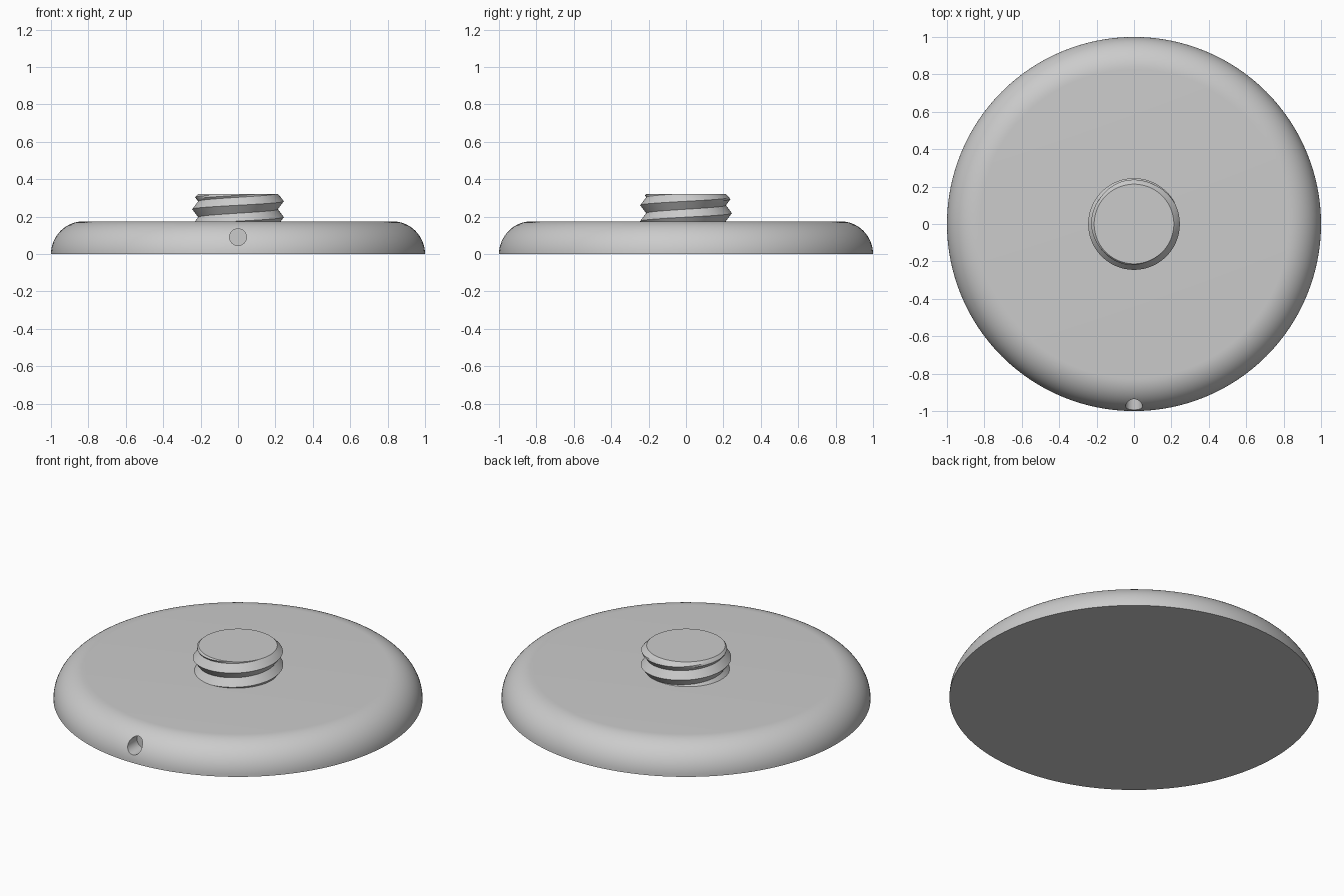
import bpy, bmesh, math
from mathutils import Matrix

if "Cube" in bpy.data.objects:
    bpy.data.objects.remove(bpy.data.objects["Cube"], do_unlink=True)

grey = bpy.data.materials.new("light_grey")
grey.use_nodes = True
colour = (0.6, 0.6, 0.6, 1)
grey.diffuse_color = colour
grey.node_tree.nodes["Principled BSDF"].inputs["Base Color"].default_value = colour


def make_object(name, bm):
    bmesh.ops.recalc_face_normals(bm, faces=bm.faces)
    mesh = bpy.data.meshes.new(name)
    bm.to_mesh(mesh)
    bm.free()
    mesh.materials.append(grey)
    obj = bpy.data.objects.new(name, mesh)
    bpy.context.collection.objects.link(obj)
    return obj


def activate(obj):
    bpy.ops.object.select_all(action="DESELECT")
    obj.select_set(True)
    bpy.context.view_layer.objects.active = obj


def smooth(obj):
    activate(obj)
    bpy.ops.object.shade_smooth_by_angle(angle=math.radians(30))


# Round base disc: lathed quarter-round rim with flat caps
HEIGHT = 0.175
bm = bmesh.new()
steps = 16
rim = []
for i in range(steps + 1):
    a = math.pi / 2 * i / steps
    rim.append(bm.verts.new((1 - HEIGHT + HEIGHT * math.cos(a), 0, HEIGHT * math.sin(a))))
edges = [bm.edges.new(pair) for pair in zip(rim, rim[1:])]
bmesh.ops.spin(bm, geom=rim + edges, cent=(0, 0, 0), axis=(0, 0, 1),
               angle=2 * math.pi, steps=128)
bmesh.ops.remove_doubles(bm, verts=bm.verts, dist=1e-4)
bmesh.ops.holes_fill(bm, edges=[e for e in bm.edges if e.is_boundary], sides=0)
base = make_object("base_disc", bm)

# Blind round hole in the front of the rim
bm = bmesh.new()
bmesh.ops.create_cone(bm, cap_ends=True, segments=32, radius1=0.045, radius2=0.045, depth=0.3,
                      matrix=Matrix.Translation((0, -1.04, 0.09)) @ Matrix.Rotation(math.pi / 2, 4, "X"))
cutter = make_object("hole_cutter", bm)
cutter.hide_render = True
cut = base.modifiers.new("front_hole", "BOOLEAN")
cut.operation = "DIFFERENCE"
cut.solver = "EXACT"
cut.object = cutter
activate(base)
bpy.ops.object.modifier_apply(modifier=cut.name)
bpy.data.objects.remove(cutter, do_unlink=True)
smooth(base)

# Threaded stud: rows follow the helix so crests and roots stay crisp
PITCH, CREST, ROOT = 0.085, 0.245, 0.213
BOTTOM, TOP, CREST_Z = 0.165, 0.32, 0.282
SEGMENTS, ROWS = 96, 8


def thread_point(row, seg):
    turn = seg / SEGMENTS
    z = CREST_Z + PITCH * (row / ROWS + turn)
    z = min(max(z, BOTTOM), TOP)
    phase = (z - CREST_Z) / PITCH - turn
    away = 2 * abs(phase - round(phase))
    radius = CREST + (ROOT - CREST) * away
    radius = min(radius, ROOT + TOP - z)      # chamfered tip
    a = 2 * math.pi * turn
    return radius * math.cos(a), radius * math.sin(a), z


bm = bmesh.new()
grid = [[bm.verts.new(thread_point(r, s)) for s in range(SEGMENTS + 1)]
        for r in range(-3 * ROWS, ROWS)]
for low, high in zip(grid, grid[1:]):
    for s in range(SEGMENTS):
        bm.faces.new((low[s], low[s + 1], high[s + 1], high[s]))
bmesh.ops.remove_doubles(bm, verts=bm.verts, dist=1e-5)
bmesh.ops.holes_fill(bm, edges=[e for e in bm.edges if e.is_boundary], sides=0)
smooth(make_object("threaded_stud", bm))
